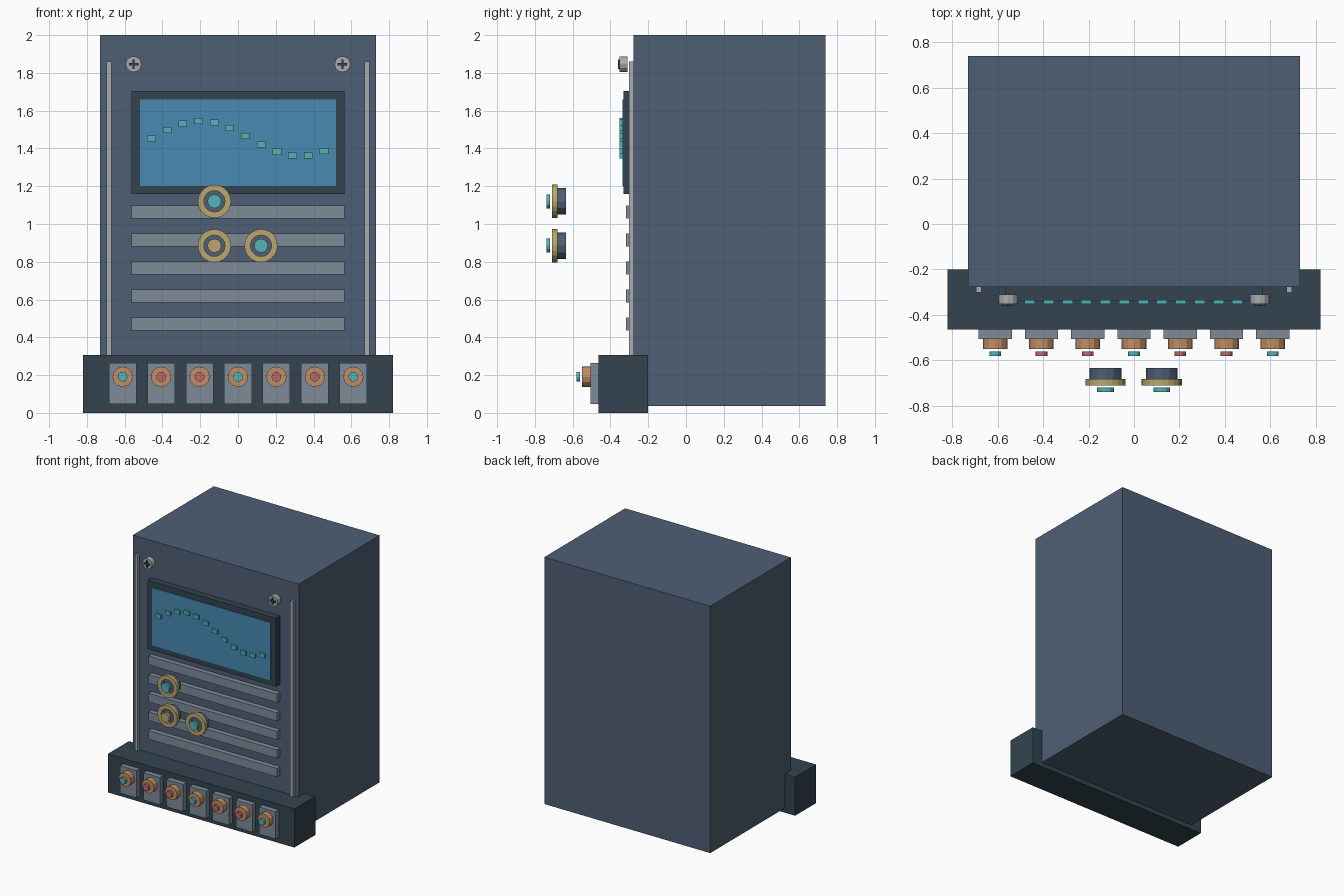
import bpy, math
from mathutils import Matrix

old = bpy.data.objects.get("Cube")
if old:
    bpy.data.objects.remove(old, do_unlink=True)


def material(name, r, g, b):
    """Make a flat material from 0-255 display values."""
    lin = [((c / 255 + 0.055) / 1.055) ** 2.4 for c in (r, g, b)] + [1.0]
    m = bpy.data.materials.new(name)
    m.use_nodes = True
    m.diffuse_color = lin
    m.node_tree.nodes["Principled BSDF"].inputs["Base Color"].default_value = lin
    return m


SLATE = material("slate blue", 78, 95, 117)
DARK = material("dark teal", 51, 68, 80)
GLASS = material("screen blue", 72, 138, 178)
STEEL = material("steel grey", 126, 139, 153)
SILVER = material("light silver", 168, 173, 173)
GOLD = material("brass", 187, 166, 108)
CYAN = material("cyan", 84, 178, 184)
COPPER = material("copper", 192, 142, 102)
RED = material("soft red", 188, 105, 108)


def box(name, x, y, z, mat):
    """Box from (min, max) ranges along each axis."""
    spans = (x, y, z)
    bpy.ops.mesh.primitive_cube_add(size=1)
    ob = bpy.context.object
    ob.data.transform(Matrix.Diagonal([b - a for a, b in spans] + [1]))
    ob.location = [(a + b) / 2 for a, b in spans]
    ob.name = name
    ob.data.materials.append(mat)
    return ob


def disc(name, x, z, radius, front, back, mat, sides=12):
    """Faceted cylinder whose axis runs front to back."""
    bpy.ops.mesh.primitive_cylinder_add(vertices=sides, radius=radius, depth=back - front)
    ob = bpy.context.object
    ob.data.transform(Matrix.Rotation(math.pi / 2, 4, 'X'))
    ob.location = (x, (front + back) / 2, z)
    ob.name = name
    ob.data.materials.append(mat)
    return ob


def ring(name, x, z, inner, outer, front, back, mat, sides=20):
    """Flat collar with a rectangular section."""
    verts, faces = [], []
    for i in range(sides):
        a = 2 * math.pi * i / sides
        for r, y in ((outer, front), (outer, back), (inner, back), (inner, front)):
            verts.append((r * math.cos(a), y, r * math.sin(a)))
        n = (i + 1) % sides
        for k in range(4):
            j = (k + 1) % 4
            faces.append((4 * i + k, 4 * i + j, 4 * n + j, 4 * n + k))
    me = bpy.data.meshes.new(name)
    me.from_pydata(verts, [], faces)
    me.materials.append(mat)
    ob = bpy.data.objects.new(name, me)
    ob.location = (x, 0, z)
    bpy.context.collection.objects.link(ob)
    return ob


# Cabinet and base
FACE = -0.278
box("cabinet", (-0.73, 0.73), (FACE, 0.738), (0.037, 2.0), SLATE)
box("base", (-0.82, 0.82), (-0.463, -0.2), (0, 0.307), DARK)

# Side rails and corner screws
for side, label in ((-1, "right"), (1, "left")):
    cx = side * 0.683
    box(label + "_rail", (cx - 0.012, cx + 0.012), (-0.302, FACE), (0.3, 1.86), SILVER)
    sx, sz = side * 0.553, 1.846
    disc(label + "_screw", sx, sz, 0.042, -0.351, -0.309, SILVER)
    for w, h in ((0.025, 0.006), (0.006, 0.025)):
        box(label + "_screw_slot", (sx - w, sx + w), (-0.36, -0.351),
            (sz - h, sz + h), DARK)

# Screen with a dotted wave
box("screen_frame", (-0.565, 0.565), (-0.331, FACE), (1.16, 1.705), DARK)
box("screen_glass", (-0.52, 0.52), (-0.336, -0.331), (1.2, 1.66), GLASS)
for i in range(12):
    x = -0.458 + i * 0.083
    z = 1.453 + 0.093 * math.sin(i * 0.5)
    box("wave_dot", (x - 0.023, x + 0.023), (-0.351, -0.336), (z - 0.016, z + 0.016), CYAN)

# Vent slats
for i in range(5):
    z = 1.063 - i * 0.148
    box("vent_slat", (-0.565, 0.565), (-0.318, FACE), (z - 0.034, z + 0.034), STEEL)

# Knobs standing in front of the panel
for x, z, cap in ((-0.125, 1.12, CYAN), (-0.125, 0.885, GOLD), (0.122, 0.885, CYAN)):
    disc("knob_body", x, z, 0.07, -0.684, -0.634, SLATE)
    ring("knob_collar", x, z, 0.056, 0.088, -0.71, -0.681, GOLD)
    disc("knob_cap", x, z, 0.037, -0.738, -0.719, cap)

# Row of push buttons along the base
for i in range(7):
    x, z = (i - 3) * 0.2035, 0.191
    box("button_plate", (x - 0.073, x + 0.073), (-0.505, -0.463), (0.047, 0.264), STEEL)
    disc("button_nut", x, z, 0.054, -0.55, -0.505, COPPER)
    disc("button_tip", x, z, 0.026, -0.58, -0.56, RED if i % 3 else CYAN)
